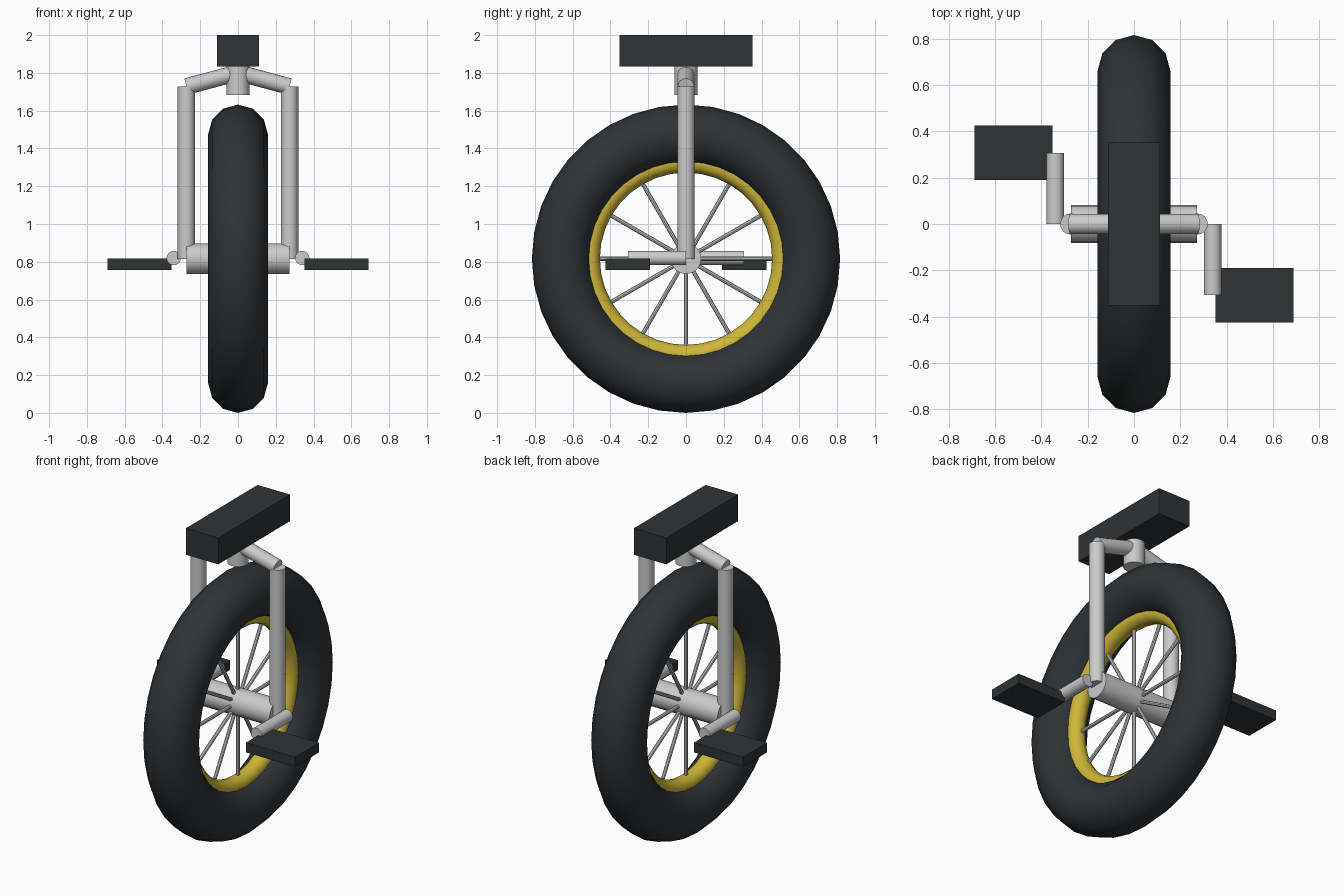
import bpy, math
from mathutils import Vector

if "Cube" in bpy.data.objects:
    bpy.data.objects.remove(bpy.data.objects["Cube"])

AXLE = 0.816  # wheel centre height


def material(name, rgb):
    m = bpy.data.materials.new(name)
    m.diffuse_color = (*rgb, 1)
    m.use_nodes = True
    m.node_tree.nodes["Principled BSDF"].inputs["Base Color"].default_value = m.diffuse_color
    return m


BLACK = material("black_rubber", (0.028, 0.033, 0.036))
YELLOW = material("yellow_paint", (0.62, 0.47, 0.04))


def finish(name, mat=None, smooth=True):
    ob = bpy.context.object
    ob.name = name
    if mat:
        ob.data.materials.append(mat)
    if smooth:
        bpy.ops.object.shade_smooth_by_angle(angle=math.radians(40))
    return ob


def rod(name, a, b, radius, sides=16):
    a, b = Vector(a), Vector(b)
    d = b - a
    bpy.ops.mesh.primitive_cylinder_add(
        vertices=sides, radius=radius, depth=d.length, location=(a + b) / 2,
        rotation=d.to_track_quat('Z', 'Y').to_euler())
    return finish(name)


def box(name, lo, hi, mat):
    lo, hi = Vector(lo), Vector(hi)
    bpy.ops.mesh.primitive_cube_add(size=1, location=(lo + hi) / 2)
    bpy.context.object.scale = hi - lo
    bpy.ops.object.transform_apply(location=False, rotation=False)
    return finish(name, mat, smooth=False)


def ring(name, major, minor, mat):
    bpy.ops.mesh.primitive_torus_add(
        major_radius=major, minor_radius=minor, major_segments=36,
        minor_segments=12, location=(0, 0, AXLE), rotation=(0, math.pi / 2, 0))
    return finish(name, mat)


# Wheel
ring("tire", 0.658, 0.158, BLACK)
ring("rim", 0.512, 0.056, YELLOW)
rod("hub", (-0.273, 0, AXLE), (0.273, 0, AXLE), 0.081)
for i in range(12):
    t = i * math.tau / 12
    rod(f"spoke_{i + 1}", (0, 0, AXLE),
        (0, 0.455 * math.sin(t), AXLE + 0.455 * math.cos(t)), 0.011, 8)

# Fork, cranks and pedals; cranks point opposite ways
for side, s in (("right", 1), ("left", -1)):
    rod(f"{side}_fork_leg", (s * 0.273, 0, AXLE), (s * 0.273, 0, 1.727), 0.046)
    rod(f"{side}_fork_shoulder", (s * 0.273, 0, 1.728), (s * 0.03, 0, 1.793), 0.044)
    rod(f"{side}_crank", (s * 0.34, 0, 0.82), (s * 0.34, -s * 0.306, 0.82), 0.038)
    xs, ys = sorted((s * 0.353, s * 0.69)), sorted((-s * 0.19, -s * 0.425))
    box(f"{side}_pedal", (xs[0], ys[0], 0.756), (xs[1], ys[1], 0.817), BLACK)

# Stem and seat
rod("seat_stem", (0, 0, 1.683), (0, 0, 1.84), 0.061)
box("seat", (-0.112, -0.353, 1.835), (0.112, 0.353, 2.0), BLACK)
